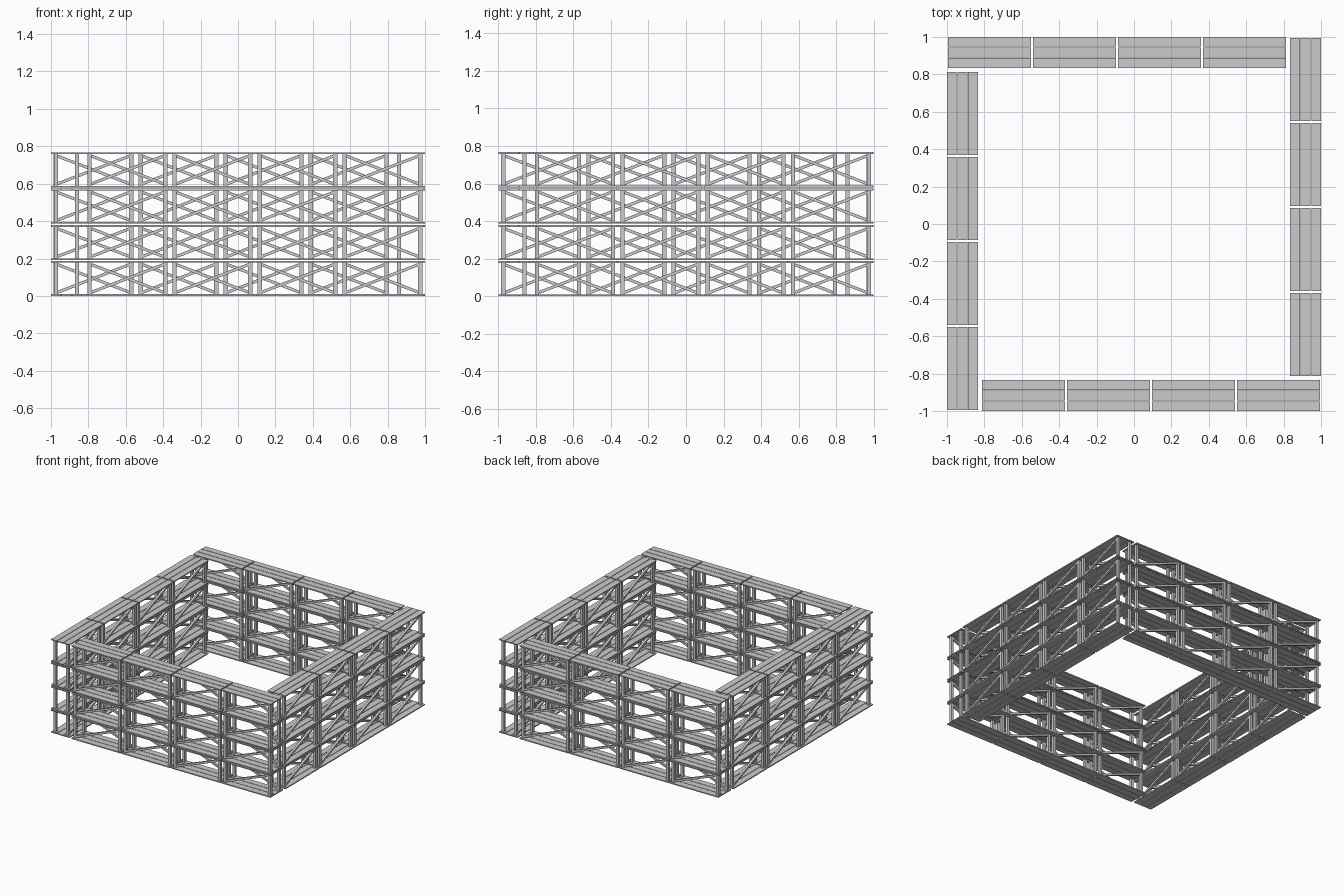
import bpy, bmesh, math
from mathutils import Matrix, Vector

if "Cube" in bpy.data.objects:
    bpy.data.objects.remove(bpy.data.objects["Cube"])

L, W, H = 0.444, 0.165, 0.187      # module size
PW, T = 0.052, 0.009               # plank width, thickness
POST = 0.022
PITCH = 0.4545
LEVELS = (0.0, 0.1915, 0.386, 0.58)


def box(bm, c, s, rot=0.0):
    m = Matrix.Translation(Vector(c)) @ Matrix.Rotation(rot, 4, 'Y') @ Matrix.Diagonal((*s, 1))
    bmesh.ops.create_cube(bm, size=1, matrix=m)


def mesh(name, build):
    bm = bmesh.new()
    build(bm)
    me = bpy.data.meshes.new(name)
    bm.to_mesh(me)
    bm.free()
    return me


# three slats on the top and the bottom
def planks(bm):
    for z in (T / 2, H - T / 2):
        for k in (-1, 0, 1):
            box(bm, (0, k * (W - PW) / 2, z), (L, PW, T))


PX, PY = L / 2 - 0.020, (W - PW) / 2


# four corner posts
def posts(bm):
    for sx in (-1, 1):
        for sy in (-1, 1):
            box(bm, (sx * PX, sy * PY, H / 2), (POST, POST, H - 2 * T))


# one diagonal on each long side, sloping opposite ways
def braces(bm):
    dx, dz = 2 * PX - POST, H - 2 * T - 0.022
    for s in (-1, 1):
        box(bm, (0, s * PY, H / 2), (math.hypot(dx, dz), 0.018, 0.016), s * math.atan2(dz, dx))


parts = {n: mesh(n, f) for n, f in
         (("slats", planks), ("posts", posts), ("diagonal_braces", braces))}

# four sides in a pinwheel, four modules each, four levels
for side in range(4):
    spin = Matrix.Rotation(side * math.pi / 2, 4, 'Z')
    for i in range(4):
        for z in LEVELS:
            place = spin @ Matrix.Translation((-0.813 + L / 2 + i * PITCH, -1 + W / 2, z))
            for n, me in parts.items():
                ob = bpy.data.objects.new(n, me)
                ob.matrix_world = place
                bpy.context.collection.objects.link(ob)
